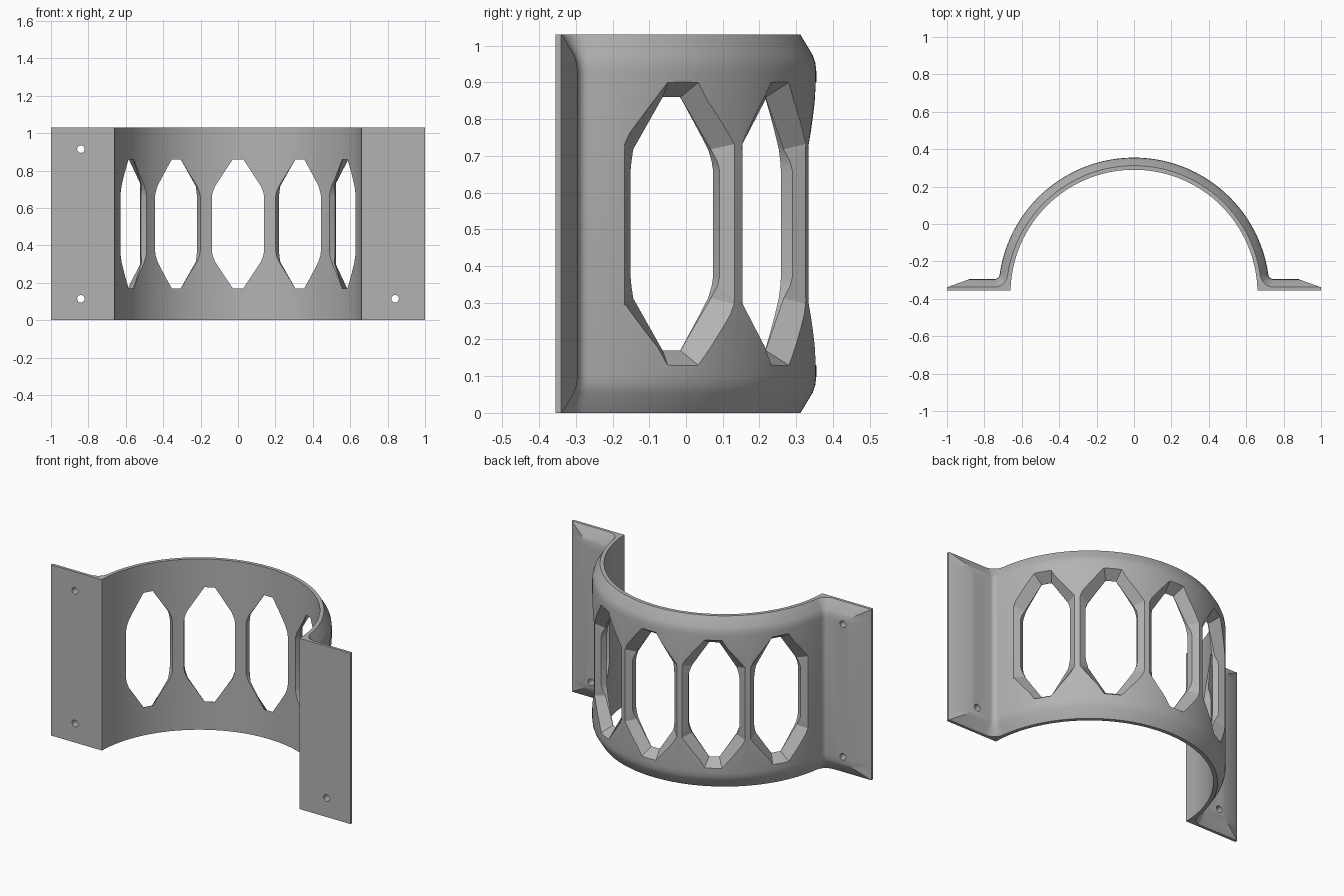
import bpy, bmesh, math
from mathutils import Vector

if "Cube" in bpy.data.objects:
    bpy.data.objects.remove(bpy.data.objects["Cube"])

H = 1.03                    # height
CY = -0.37                  # arc centre in y
R_IN, R_OUT = 0.66, 0.725   # arc radii
Y_BACK, Y_TOP = -0.355, -0.295  # flange faces
CH = 0.043                  # depth of the rim chamfer
FIL = 0.03                  # fillet between arc and flange
N_ARC, N_FIL = 36, 6

grey = bpy.data.materials.new("grey")
grey.diffuse_color = (0.45, 0.45, 0.45, 1)
grey.use_nodes = True
grey.node_tree.nodes["Principled BSDF"].inputs["Base Color"].default_value = grey.diffuse_color


def make(name, bm):
    bmesh.ops.recalc_face_normals(bm, faces=bm.faces)
    me = bpy.data.meshes.new(name)
    bm.to_mesh(me)
    bm.free()
    me.materials.append(grey)
    ob = bpy.data.objects.new(name, me)
    bpy.context.collection.objects.link(ob)
    return ob


def half_section(off):
    """Right half of the section, tip to crown, as (outer, inner) pairs."""
    fy = Y_TOP + FIL
    fx = math.sqrt((R_OUT + FIL) ** 2 - (fy - CY) ** 2)
    a0 = math.atan2(fy - CY, fx)
    xs = 0.88 + 0.119 * off / CH
    pairs = [((1, -0.34), (1, Y_BACK)), ((xs, Y_TOP - off), (xs, Y_BACK))]
    b0 = math.asin((Y_BACK - CY) / R_IN)
    xin = R_IN * math.cos(b0)
    for i in range(N_FIL):          # fillet
        t = i / N_FIL
        a = 1.5 * math.pi + (a0 - math.pi / 2) * t
        r = FIL + off
        pairs.append(((fx + r * math.cos(a), fy + r * math.sin(a)),
                      (fx + (xin - fx) * t, Y_BACK)))
    for i in range(N_ARC + 1):      # quarter arc
        t = i / N_ARC
        a = a0 + (math.pi / 2 - a0) * t
        b = b0 + (math.pi / 2 - b0) * t
        r = R_OUT - off
        pairs.append(((r * math.cos(a), CY + r * math.sin(a)),
                      (R_IN * math.cos(b), CY + R_IN * math.sin(b))))
    return pairs


# Bracket body: sections lofted upward with chamfered rims
rim = [(0, CH), (0.055, 0.010), (0.075, 0.003), (0.1, 0)]
levels = rim + [(H - z, o) for z, o in reversed(rim)]
bm = bmesh.new()
rings = []
for z, off in levels:
    half = half_section(off)
    full = half + [((-o[0], o[1]), (-i[0], i[1])) for o, i in reversed(half[:-1])]
    loop = [p[0] for p in full] + [p[1] for p in reversed(full)]
    rings.append([bm.verts.new((x, y, z)) for x, y in loop])
n = len(rings[0])
for lo, hi in zip(rings, rings[1:]):
    for i in range(n):
        j = (i + 1) % n
        bm.faces.new((lo[i], lo[j], hi[j], hi[i]))
for ring in (rings[0], rings[-1]):
    for i in range(n // 2 - 1):
        bm.faces.new((ring[i], ring[i + 1], ring[n - 2 - i], ring[n - 1 - i]))
body = make("clamp_bracket", bm)

# Window cutter: eight-sided openings flared towards the outside
# quarter outline: inner t, inner z, radius of inner edge, outer t, outer z
quarter = [(0.028, 0.345, 0.662, 0.048, 0.385), (0.122, 0.203, 0.675, 0.1725, 0.217),
           (0.135, 0.170, 0.690, 0.173, 0.212), (0.140, 0.145, 0.695, 0.173, 0.200)]
outline = [(q, 1, 1) for q in quarter] + [(q, 1, -1) for q in reversed(quarter)]
outline += [(q, -1, -1) for q in quarter] + [(q, -1, 1) for q in reversed(quarter)]
bm = bmesh.new()
for deg in (-60, -30, 0, 30, 60):
    ang = math.radians(deg)
    axis = Vector((math.sin(ang), math.cos(ang), 0))
    side = Vector((math.cos(ang), -math.sin(ang), 0))
    layers = [[], [], [], []]
    for (ti, zi, ri, to, zo), sx, sz in outline:
        di, do = math.sqrt(ri**2 - ti**2), math.sqrt(R_OUT**2 - to**2)
        te, ze, de = (v + 0.4 * (v - w) for v, w in ((to, ti), (zo, zi), (do, di)))
        for lay, (t, z, d) in zip(layers, ((ti, zi, 0.55), (ti, zi, di),
                                           (te, ze, de), (te, ze, 0.8))):
            p = axis * d + side * (t * sx) + Vector((0, CY, H / 2 + z * sz))
            lay.append(bm.verts.new(p))
    m = len(outline)
    for lo, hi in zip(layers, layers[1:]):
        for i in range(m):
            j = (i + 1) % m
            bm.faces.new((lo[i], lo[j], hi[j], hi[i]))
    bm.faces.new(layers[0])
    bm.faces.new(layers[-1])
windows = make("window_cutter", bm)

# Screw hole cutter
bm = bmesh.new()
for x in (-0.84, 0.84):
    for z in (0.115, H - 0.115):
        made = bmesh.ops.create_cone(bm, cap_ends=True, segments=24,
                                     radius1=0.02, radius2=0.02, depth=0.3)
        for v in made["verts"]:
            v.co = Vector((v.co.x + x, v.co.z - 0.325, v.co.y + z))
holes = make("screw_hole_cutter", bm)

# Cut the openings, then drop the cutters
bpy.context.view_layer.objects.active = body
for cutter in (windows, holes):
    mod = body.modifiers.new("cut", "BOOLEAN")
    mod.object = cutter
    mod.solver = "EXACT"
    bpy.ops.object.modifier_apply(modifier=mod.name)
    bpy.data.objects.remove(cutter)

body.select_set(True)
bpy.ops.object.shade_smooth_by_angle(angle=math.radians(28))
